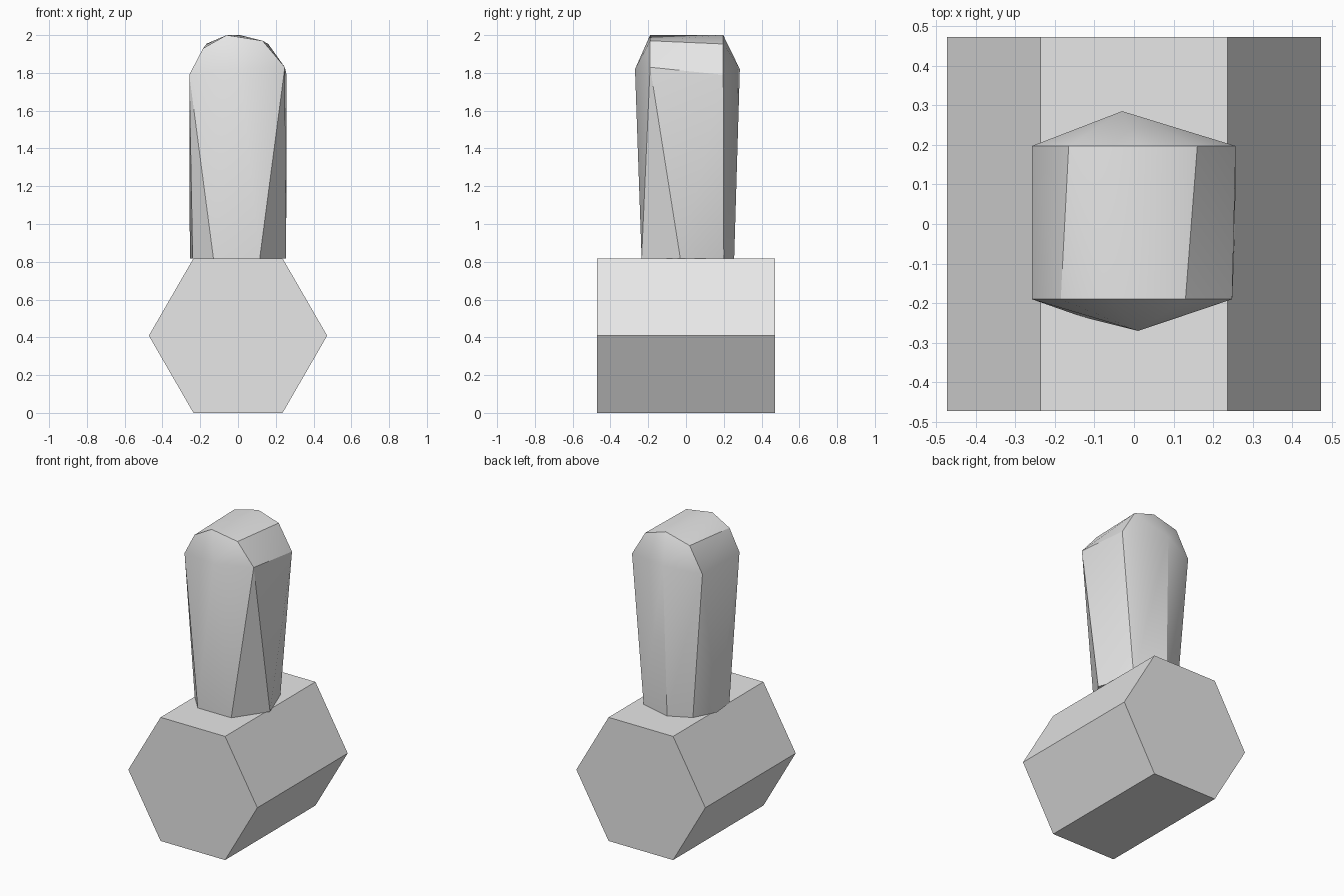
import bpy, bmesh, math

cube = bpy.data.objects.get("Cube")
if cube:
    bpy.data.objects.remove(cube, do_unlink=True)

grey = bpy.data.materials.new("plain_grey")
grey.use_nodes = True
colour = (0.8, 0.8, 0.8, 1)
grey.diffuse_color = colour
grey.node_tree.nodes["Principled BSDF"].inputs["Base Color"].default_value = colour

RADIUS = 0.472
TOP = RADIUS * math.sqrt(3)  # height of the hexagon across its flats


def add_object(name, bm):
    bmesh.ops.recalc_face_normals(bm, faces=bm.faces)
    mesh = bpy.data.meshes.new(name)
    bm.to_mesh(mesh)
    bm.free()
    mesh.materials.append(grey)
    obj = bpy.data.objects.new(name, mesh)
    bpy.context.collection.objects.link(obj)
    return obj


# Hexagonal base block lying along y
bpy.ops.mesh.primitive_cylinder_add(vertices=6, radius=RADIUS, depth=2 * RADIUS)
base = bpy.context.object
base.name = "hexagonal_base"
base.rotation_euler = (math.pi / 2, math.pi / 2, 0)
bpy.ops.object.transform_apply(location=False, rotation=True, scale=False)
# Turn about y, if needed, so that a flat side faces down
if min(v.co.z for v in base.data.vertices) < -RADIUS * 0.95:
    base.rotation_euler.y = math.pi / 6
    bpy.ops.object.transform_apply(location=False, rotation=True, scale=False)
base.location.z = TOP / 2
base.data.materials.append(grey)

# Handle: irregular foot ring, two rounded arches and a front and back point
foot = [(-0.13, -0.235), (0.115, -0.235), (0.255, -0.03), (0.17, 0.2),
        (-0.04, 0.255), (-0.18, 0.185), (-0.255, 0.04), (-0.24, -0.11)]
front_arch = [(-0.258, 1.79), (-0.185, 1.93), (-0.06, 2.0), (0.13, 1.97), (0.248, 1.83)]
back_arch = [(-0.258, 1.79), (-0.165, 1.955), (0.01, 2.0), (0.16, 1.953), (0.257, 1.79)]
points = [(x, y, TOP) for x, y in foot]
points += [(x, -0.19, z) for x, z in front_arch]
points += [(x, 0.197, z) for x, z in back_arch]
points += [(0.01, -0.27, 1.82), (-0.03, 0.285, 1.82)]

bm = bmesh.new()
for p in points:
    bm.verts.new(p)
bmesh.ops.convex_hull(bm, input=bm.verts)
bmesh.ops.dissolve_limit(bm, angle_limit=math.radians(0.5), verts=bm.verts, edges=bm.edges)
handle = add_object("handle", bm)

bpy.ops.object.select_all(action="DESELECT")
handle.select_set(True)
bpy.context.view_layer.objects.active = handle
bpy.ops.object.shade_smooth_by_angle(angle=math.radians(30))
